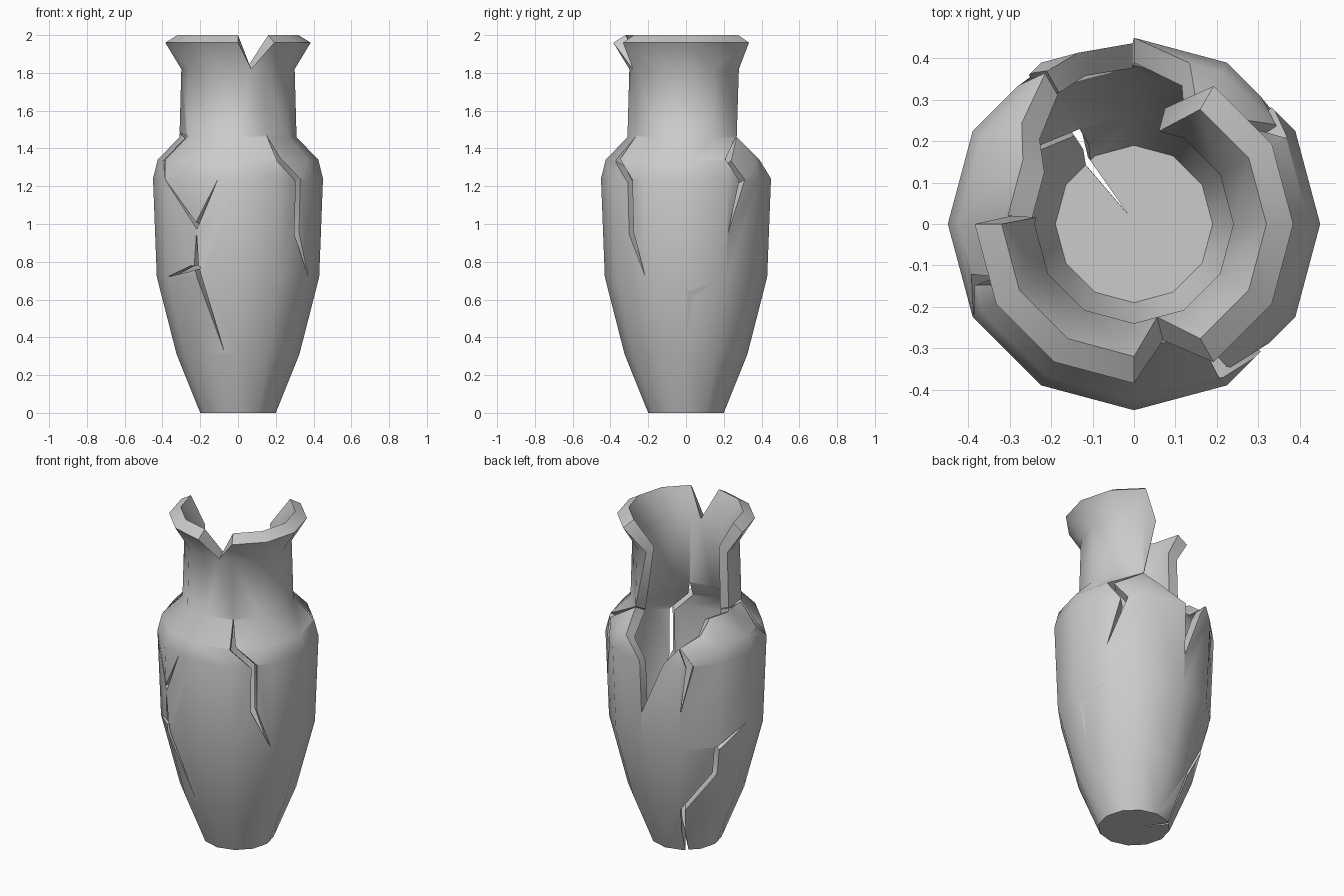
import bpy, bmesh, math
from mathutils import Vector

cube = bpy.data.objects.get("Cube")
if cube:
    bpy.data.objects.remove(cube)

SIDES = 12
STEP = 360 / SIDES
ARC = 0.0075            # sheet length per degree

# Wall rows: height, outer radius, outer z, inner radius, inner z
ROWS = [(-0.2, 0, 0, 0, 0.11), (0, 0.2, 0, 0.19, 0.11),
        (0.31, 0.325, 0.31, 0.265, 0.33), (0.72, 0.43, 0.72, 0.37, 0.73),
        (1.24, 0.45, 1.24, 0.39, 1.22), (1.34, 0.425, 1.34, 0.365, 1.31),
        (1.46, 0.31, 1.46, 0.25, 1.43), (1.82, 0.3, 1.82, 0.24, 1.84),
        (2.0, 0.385, 1.96, 0.32, 2.0)]
LOW, HIGH = ROWS[0][0], ROWS[-1][0]

# Missing pieces: outlines as (degrees around, height)
BROKEN_BACK = [(60, 2.2), (60, 2), (75, 1.82), (60, 1.46), (71, 1.34), (90, 1.24),
               (90.5, 0.92), (108, 1.24), (120, 1.34), (138, 1.39), (150, 1.46),
               (176, 1.46), (176, 1.82), (180, 2), (180, 2.2)]
RIM_CHIP = [(268, 2.03), (270, 2), (284, 1.82), (300, 2), (303, 2.03)]

# Cracks: width, then the path as (degrees around, height)
CRACKS = [
    (0.035, [(300, 1.47), (301, 1.34), (317, 1.23), (317, 0.95), (330, 0.72)]),
    (0.035, [(209, 1.25), (240, 0.99), (256, 1.24)]),
    (0.03, [(240, 0.96), (239, 0.78), (257, 0.32)]),
    (0.03, [(210, 0.72), (234, 0.765), (244, 0.77)]),
    (0.03, [(170, 1.49), (207, 1.46), (199, 1.34), (211, 1.24)]),
    (0.04, [(118, 1.37), (128, 1.23), (121, 0.95)]),
    (0.035, [(178, 0.82), (149, 0.71), (150, 0.54), (122, 0.3), (122, 0.13),
             (127, 0), (122, -0.17)]),
    (0.04, [(64, 1.48), (32, 1.34), (43, 1.23), (30, 0.94)]),
    (0.04, [(30, 0.72), (3.5, 0.63), (1, 0.43)]),
]


def crack_outline(width, path):
    """Widen a path into a closed sliver with pointed ends."""
    pts = [Vector((a * ARC, v)) for a, v in path]
    left, right = [], []
    for before, here, after in zip(pts, pts[1:], pts[2:]):
        along = (here - before).normalized() + (after - here).normalized()
        side = Vector((-along.y, along.x)).normalized() * width / 2
        left.append(here + side)
        right.append(here - side)
    return [pts[0], *left, pts[-1], *reversed(right)]


def make_object(name, bm):
    mesh = bpy.data.meshes.new(name)
    bm.to_mesh(mesh)
    bm.free()
    obj = bpy.data.objects.new(name, mesh)
    bpy.context.collection.objects.link(obj)
    return obj


def make_cutter(outline):
    bm = bmesh.new()
    face = bm.faces.new([bm.verts.new((x, -1, v)) for x, v in outline])
    new = bmesh.ops.extrude_face_region(bm, geom=[face])["geom"]
    verts = [g for g in new if isinstance(g, bmesh.types.BMVert)]
    bmesh.ops.translate(bm, vec=(0, 3, 0), verts=verts)
    bmesh.ops.recalc_face_normals(bm, faces=bm.faces)
    obj = make_object("crack_cutter", bm)
    obj.hide_render = True
    return obj


# Unrolled wall: a flat slab scored along every side and row
bm = bmesh.new()
bmesh.ops.create_cube(bm, size=1)
for v in bm.verts:
    v.co = ((v.co.x + 0.5) * 360 * ARC, v.co.y + 0.5,
            LOW + (v.co.z + 0.5) * (HIGH - LOW))
scores = [((i * STEP * ARC, 0, 0), (1, 0, 0)) for i in range(1, SIDES)]
scores += [((0, 0, row[0]), (0, 0, 1)) for row in ROWS[1:-1]]
for co, no in scores:
    bmesh.ops.bisect_plane(bm, geom=bm.verts[:] + bm.edges[:] + bm.faces[:],
                           plane_co=co, plane_no=no)
vase = make_object("broken_vase", bm)

# Cut the missing pieces and cracks from the slab
outlines = [[(a * ARC, v) for a, v in shape] for shape in (BROKEN_BACK, RIM_CHIP)]
outlines += [crack_outline(w, path) for w, path in CRACKS]
cutters = [make_cutter(o) for o in outlines]
for cutter in cutters:
    mod = vase.modifiers.new("cut", 'BOOLEAN')
    mod.operation = 'DIFFERENCE'
    mod.solver = 'EXACT'
    mod.object = cutter
bpy.context.view_layer.update()
cut_mesh = bpy.data.meshes.new_from_object(
    vase.evaluated_get(bpy.context.evaluated_depsgraph_get()))
vase.modifiers.clear()
vase.data = cut_mesh
for cutter in cutters:
    bpy.data.objects.remove(cutter)


def wrap(co):
    """Roll a slab point onto the faceted vase wall."""
    k = max(i for i, row in enumerate(ROWS[:-1]) if i == 0 or co.z >= row[0])
    lo, hi = ROWS[k], ROWS[k + 1]
    t = (co.z - lo[0]) / (hi[0] - lo[0])
    ro, zo, ri, zi = [a + (b - a) * t for a, b in zip(lo[1:], hi[1:])]
    radius, z = ro + (ri - ro) * co.y, zo + (zi - zo) * co.y
    side, f = divmod(co.x / ARC / STEP, 1)
    a, b = [math.radians((side + n) * STEP) for n in (0, 1)]
    return Vector((radius * (math.cos(a) * (1 - f) + math.cos(b) * f),
                   radius * (math.sin(a) * (1 - f) + math.sin(b) * f), z))


# Open the slab ends, roll it up and weld the seam
bm = bmesh.new()
bm.from_mesh(cut_mesh)
ends = [f for f in bm.faces
        if any(all(abs(v.co[axis] - at) < 1e-4 for v in f.verts)
               for axis, at in ((0, 0), (0, 360 * ARC), (2, LOW)))]
bmesh.ops.delete(bm, geom=ends, context='FACES')
for v in bm.verts:
    v.co = wrap(v.co)
bmesh.ops.remove_doubles(bm, verts=bm.verts, dist=0.0005)
bmesh.ops.dissolve_degenerate(bm, edges=bm.edges, dist=0.0002)
bmesh.ops.recalc_face_normals(bm, faces=bm.faces)
bm.to_mesh(cut_mesh)
bm.free()

# Plain grey clay
clay = bpy.data.materials.new("grey_clay")
clay.use_nodes = True
colour = (0.6, 0.6, 0.6, 1)
clay.diffuse_color = colour
clay.node_tree.nodes["Principled BSDF"].inputs["Base Color"].default_value = colour
cut_mesh.materials.clear()
cut_mesh.materials.append(clay)
for p in cut_mesh.polygons:
    p.material_index = 0

bpy.ops.object.select_all(action='DESELECT')
vase.select_set(True)
bpy.context.view_layer.objects.active = vase
bpy.ops.object.shade_smooth_by_angle(angle=math.radians(50))
